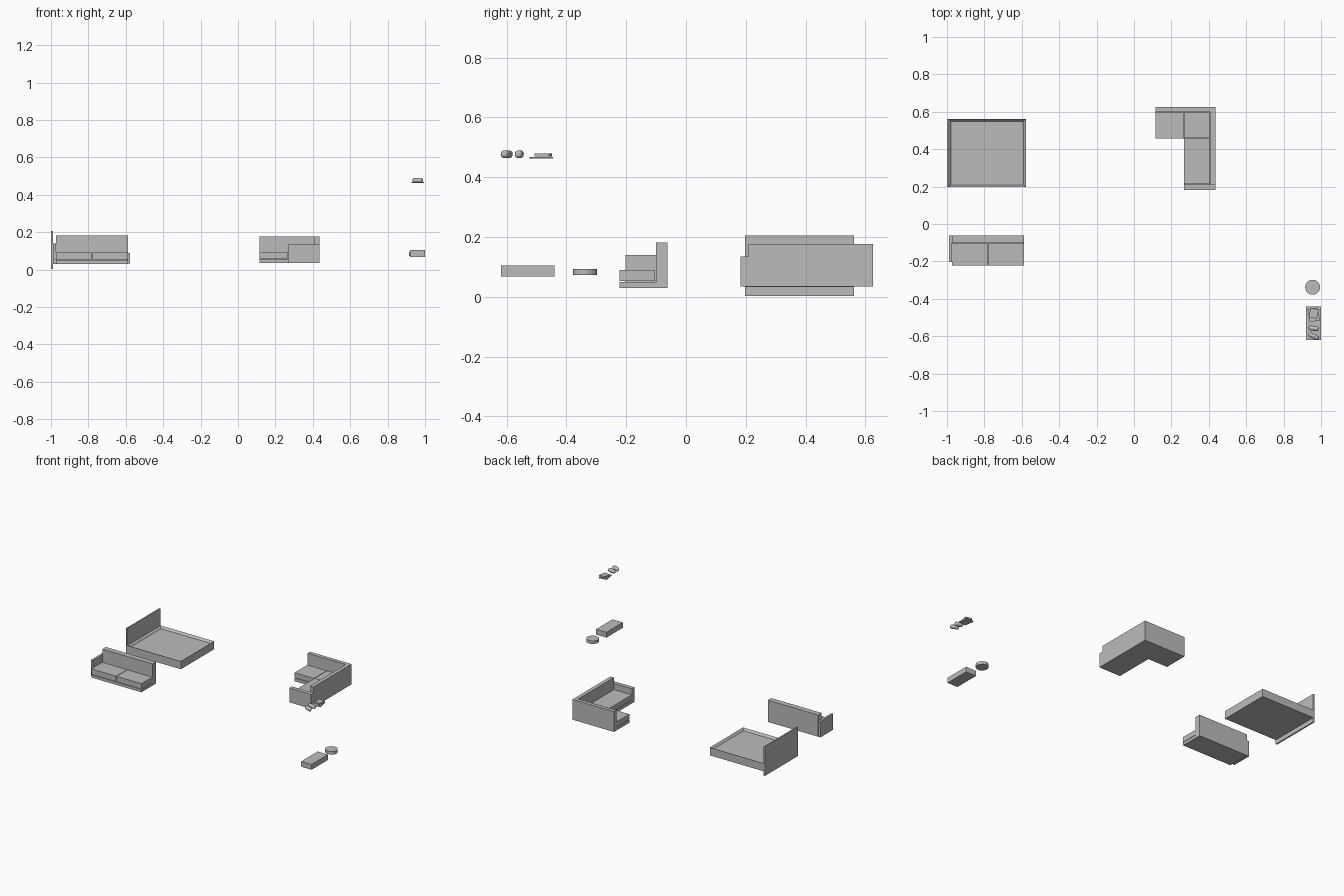
import bpy, bmesh, math
from mathutils import Matrix

old = bpy.data.objects.get("Cube")
if old:
    bpy.data.objects.remove(old, do_unlink=True)

grey = bpy.data.materials.new("plain_grey")
grey.use_nodes = True
tone = (0.5, 0.5, 0.5, 1)
grey.diffuse_color = tone
grey.node_tree.nodes["Principled BSDF"].inputs["Base Color"].default_value = tone


def finish(name, bm):
    mesh = bpy.data.meshes.new(name)
    bm.to_mesh(mesh)
    bm.free()
    mesh.materials.append(grey)
    obj = bpy.data.objects.new(name, mesh)
    bpy.context.collection.objects.link(obj)
    return obj


def box_mesh(x, y, z):
    bm = bmesh.new()
    bmesh.ops.create_cube(bm, size=1)
    spans = (x, y, z)
    for v in bm.verts:
        v.co = [s[0] if c < 0 else s[1] for c, s in zip(v.co, spans)]
    return bm


def box(name, x, y, z):
    return finish(name, box_mesh(x, y, z))


def loose_box(name, center, size, angle, bevel=0):
    """Box turned about z, with optional soft rounding."""
    obj = box(name, *[(-s / 2, s / 2) for s in size])
    obj.location = center
    obj.rotation_euler.z = math.radians(angle)
    if bevel:
        mod = obj.modifiers.new("rounding", 'BEVEL')
        mod.width = bevel
        mod.segments = 4
        for p in obj.data.polygons:
            p.use_smooth = True
    return obj


# Bed: headboard and a tray-like base with a sunken top
box("bed_headboard", (-1, -0.99), (0.197, 0.562), (0.003, 0.205))
bm = box_mesh((-0.99, -0.577), (0.197, 0.562), (0.033, 0.088))
top = max(bm.faces, key=lambda f: f.calc_center_median().z)
bmesh.ops.inset_region(bm, faces=[top], thickness=0.018)
bmesh.ops.translate(bm, verts=top.verts, vec=(0, 0, -0.015))
finish("bed_base", bm)

# Straight sofa with one arm
box("sofa_back", (-0.972, -0.587), (-0.1, -0.062), (0.03, 0.181))
box("sofa_arm", (-0.99, -0.974), (-0.203, -0.062), (0.03, 0.14))
box("sofa_base", (-0.972, -0.587), (-0.222, -0.1), (0.03, 0.05))
for i, x in enumerate(((-0.972, -0.781), (-0.778, -0.587))):
    box(f"sofa_cushion_{i + 1}", x, (-0.222, -0.103), (0.053, 0.09))

# Corner sofa
box("corner_sofa_rear_back", (0.115, 0.435), (0.6, 0.626), (0.035, 0.176))
box("corner_sofa_side_back", (0.408, 0.435), (0.21, 0.6), (0.035, 0.176))
box("corner_sofa_arm", (0.267, 0.435), (0.182, 0.21), (0.035, 0.135))
box("corner_sofa_rear_base", (0.115, 0.408), (0.458, 0.6), (0.035, 0.057))
box("corner_sofa_side_base", (0.267, 0.408), (0.21, 0.458), (0.035, 0.057))
box("corner_sofa_end_cushion", (0.115, 0.264), (0.458, 0.597), (0.06, 0.095))
box("corner_sofa_corner_cushion", (0.267, 0.404), (0.46, 0.597), (0.06, 0.095))
box("corner_sofa_side_cushion", (0.267, 0.404), (0.214, 0.457), (0.06, 0.095))

# Coffee table and round stool
box("coffee_table", (0.92, 1), (-0.62, -0.44), (0.068, 0.105))
bm = bmesh.new()
bmesh.ops.create_cone(bm, cap_ends=True, segments=24, radius1=0.04,
                      radius2=0.04, depth=0.021,
                      matrix=Matrix.Translation((0.955, -0.338, 0.083)))
finish("round_stool", bm)

# Small cushions and stacked books
loose_box("cushion_1", (0.961, -0.6, 0.477), (0.058, 0.026, 0.026), -25, 0.012)
loose_box("cushion_2", (0.961, -0.558, 0.477), (0.056, 0.026, 0.026), -8, 0.012)
loose_box("lower_book", (0.961, -0.485, 0.465), (0.055, 0.07, 0.006), 10)
loose_box("upper_book", (0.961, -0.478, 0.475), (0.045, 0.05, 0.01), -12)
